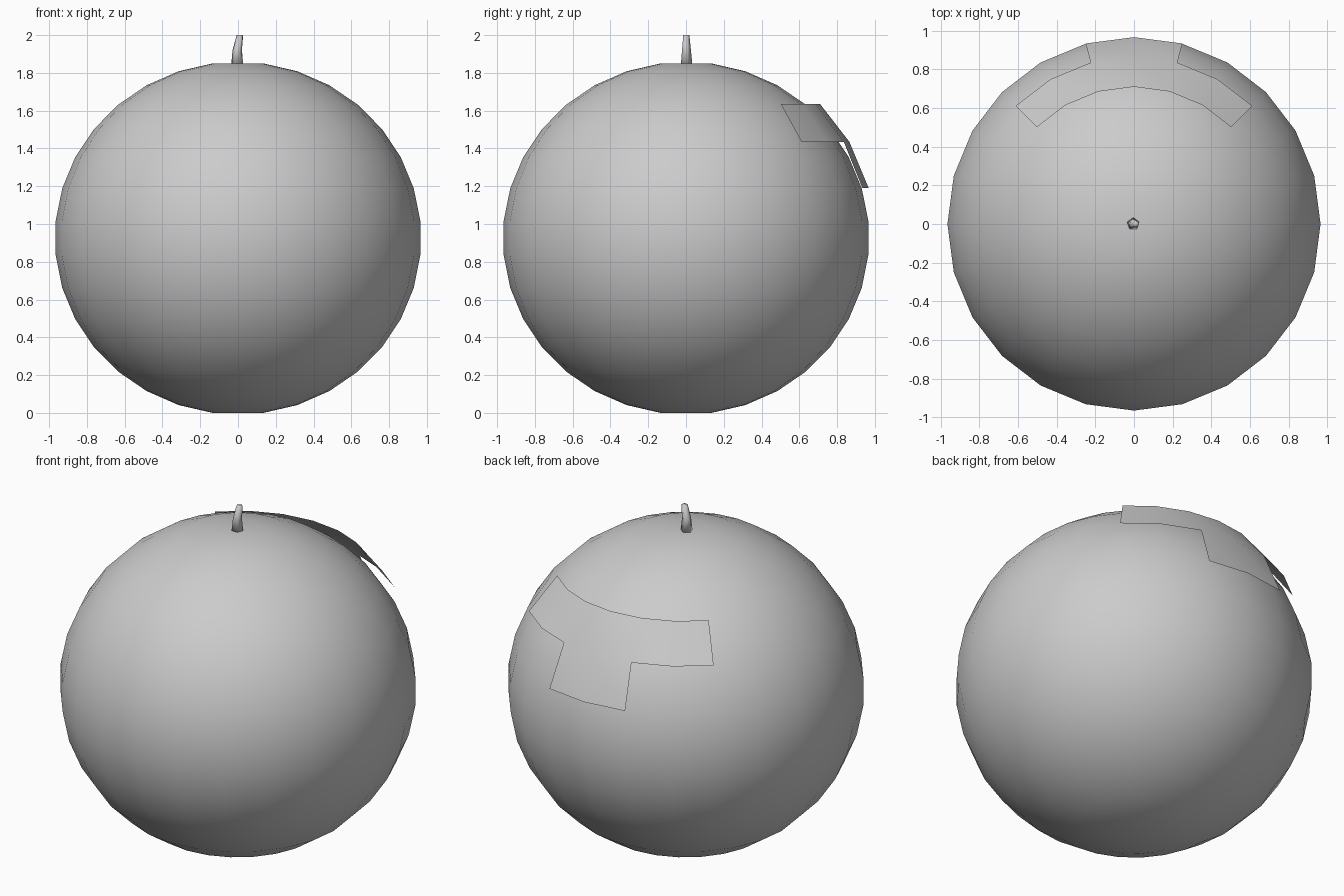
import bpy
from math import radians, sin, cos

cube = bpy.data.objects.get("Cube")
if cube:
    bpy.data.objects.remove(cube, do_unlink=True)

grey = bpy.data.materials.new("light_grey")
grey.use_nodes = True
colour = (0.6, 0.6, 0.6, 1)
grey.diffuse_color = colour
grey.node_tree.nodes["Principled BSDF"].inputs["Base Color"].default_value = colour


def make(name, verts, faces):
    mesh = bpy.data.meshes.new(name)
    mesh.from_pydata(verts, [], faces)
    mesh.materials.append(grey)
    mesh.shade_smooth()
    obj = bpy.data.objects.new(name, mesh)
    bpy.context.collection.objects.link(obj)
    return obj


def ring(radius, z, sides, start=0, x=0):
    step = 360 / sides
    return [(x + radius * cos(radians(start + i * step)),
             radius * sin(radians(start + i * step)), z) for i in range(sides)]


def loft(name, rings):
    """Skin a stack of rings, bottom to top, and close both ends."""
    n = len(rings[0])
    verts = [v for r in rings for v in r]
    faces = [(k * n + i, k * n + (i + 1) % n, (k + 1) * n + (i + 1) % n, (k + 1) * n + i)
             for k in range(len(rings) - 1) for i in range(n)]
    faces.append(tuple(reversed(range(n))))
    faces.append(tuple(range(len(verts) - n, len(verts))))
    return make(name, verts, faces)


# Slightly squashed round body with small flat poles
SIDES, ROWS, CAP = 24, 16, 8
body_rings = []
for k in range(ROWS):
    a = radians(CAP + (180 - 2 * CAP) * k / (ROWS - 1))
    body_rings.append(ring(0.97 * sin(a), 0.925 - 0.934 * cos(a), SIDES))
loft("body", body_rings)

# Five-sided stem leaning to the left
stem = [(0.034, 1.84, -0.004), (0.026, 1.92, -0.004), (0.018, 2.0, 0.01)]
loft("stem", [ring(r, z, 5, 90, x) for r, z, x in stem])

# Thin raised patch on the back: a wide band with a central tab below
levels = [(0.71, 1.635), (0.865, 1.435), (0.967, 1.19)]
verts = [(r * cos(radians(a)), r * sin(radians(a)), z)
         for r, z in levels for a in range(45, 136, 15)]
cells = [(0, i) for i in range(6)] + [(1, 2), (1, 3)]
patch_faces = [(k * 7 + i, k * 7 + 7 + i, k * 7 + 8 + i, k * 7 + i + 1) for k, i in cells]
patch = make("back_patch", verts, patch_faces)
loose = [v for v in (14, 15, 19, 20)]

# Drop the unused corner points of the patch
import bmesh
bm = bmesh.new()
bm.from_mesh(patch.data)
bmesh.ops.delete(bm, geom=[v for v in bm.verts if not v.link_faces], context='VERTS')
bm.to_mesh(patch.data)
bm.free()
